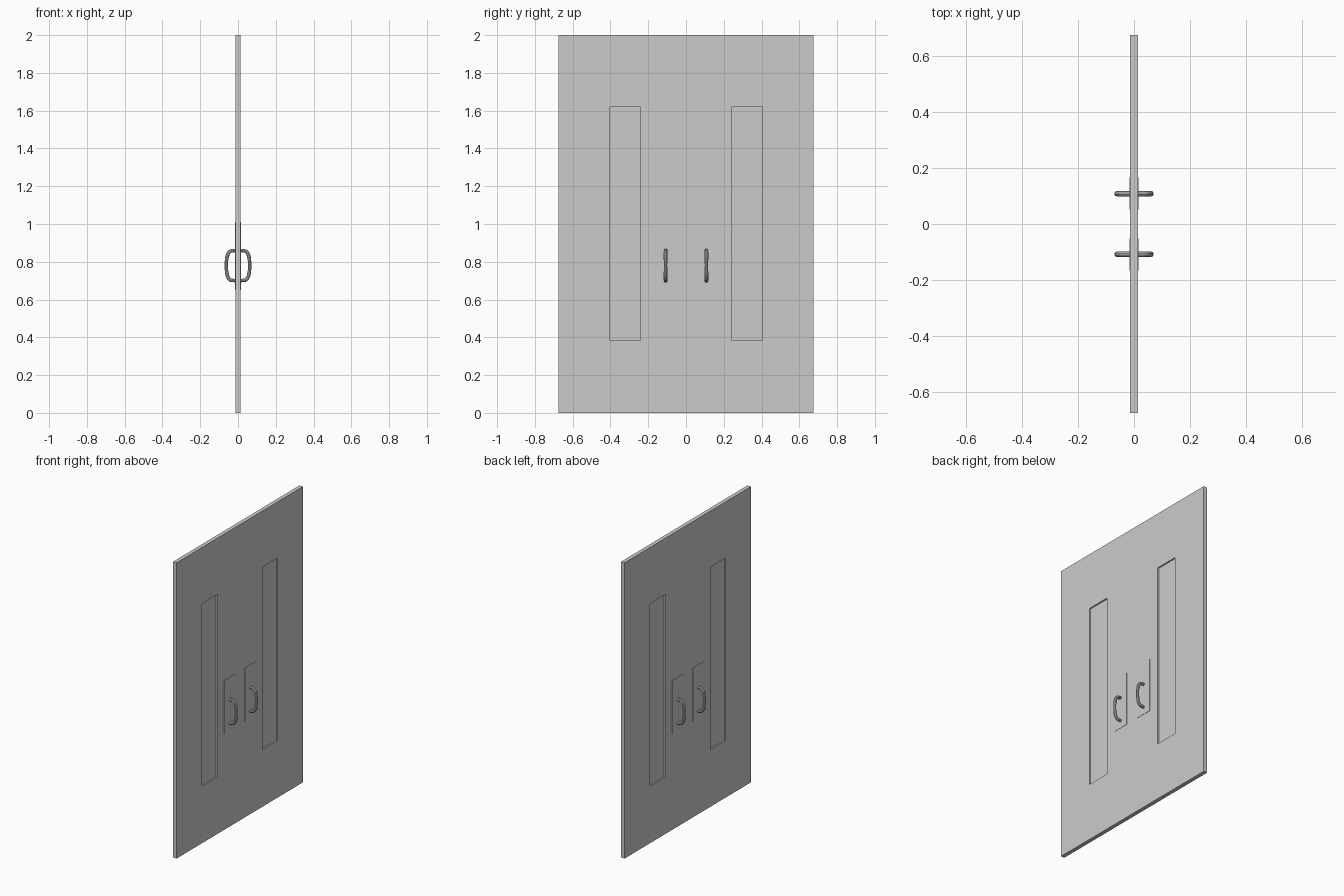
import bpy

if "Cube" in bpy.data.objects:
    bpy.data.objects.remove(bpy.data.objects["Cube"])

HALF = 0.0135            # half thickness of the door slab


def box(name, x, y, z):
    """Axis-aligned box from (min, max) ranges."""
    bpy.ops.mesh.primitive_cube_add(size=1)
    o = bpy.context.object
    o.name = name
    o.location = [(r[0] + r[1]) / 2 for r in (x, y, z)]
    o.scale = [r[1] - r[0] for r in (x, y, z)]
    bpy.ops.object.transform_apply(location=True, rotation=True, scale=True)
    return o


def span(side, a, b):
    """Range mirrored to the given side of y = 0."""
    return tuple(sorted((side * a, side * b)))


def handle(name, face, y):
    """Rounded D-shaped pull handle standing off one door face."""
    curve = bpy.data.curves.new(name, 'CURVE')
    curve.dimensions = '3D'
    curve.bevel_depth = 0.0095
    curve.bevel_resolution = 3
    curve.resolution_u = 8
    curve.use_fill_caps = True
    # (stand-off x, z, handle direction x, z, thickness)
    pts = [(0.010, 0.860, 0.010, 0.000, 1.0),
           (0.034, 0.858, 0.014, -0.001, 1.0),
           (0.058, 0.825, 0.003, -0.016, 1.1),
           (0.062, 0.780, 0.000, -0.020, 0.9),
           (0.058, 0.735, -0.003, -0.016, 1.1),
           (0.034, 0.702, -0.014, -0.001, 1.0),
           (0.010, 0.700, -0.010, 0.000, 1.0)]
    sp = curve.splines.new('BEZIER')
    sp.bezier_points.add(len(pts) - 1)
    for bp, (x, z, dx, dz, r) in zip(sp.bezier_points, pts):
        bp.handle_left_type = bp.handle_right_type = 'FREE'
        bp.co = (face * x, y, z)
        bp.handle_left = (face * (x - dx), y, z - dz)
        bp.handle_right = (face * (x + dx), y, z + dz)
        bp.radius = r
    o = bpy.data.objects.new(name, curve)
    bpy.context.collection.objects.link(o)
    bpy.ops.object.select_all(action='DESELECT')
    o.select_set(True)
    bpy.context.view_layer.objects.active = o
    bpy.ops.object.convert(target='MESH')
    bpy.ops.object.shade_smooth_by_angle()


# Door slab
door = box("door_slab", (-HALF, HALF), (-0.675, 0.675), (0, 2))

for side, label in ((-1, "left"), (1, "right")):
    # Tall window opening cut through the slab
    cutter = box("cutter", (-0.1, 0.1), span(side, 0.24, 0.405), (0.385, 1.62))
    cutter.hide_render = True
    mod = door.modifiers.new("opening", 'BOOLEAN')
    mod.object = cutter
    mod.operation = 'DIFFERENCE'
    mod.solver = 'EXACT'
    bpy.context.view_layer.objects.active = door
    bpy.ops.object.modifier_apply(modifier=mod.name)
    bpy.data.objects.remove(cutter)

    # Recessed window pane
    box(f"window_pane_{label}", (-0.004, 0.004),
        span(side, 0.24, 0.405), (0.385, 1.62))

    # Thin lock plate showing on both faces
    box(f"lock_plate_{label}", (-HALF - 0.0018, HALF + 0.0018),
        span(side, 0.052, 0.167), (0.65, 1.01))

    # Pull handles on both faces
    for face, fl in ((-1, "back"), (1, "front")):
        handle(f"handle_{label}_{fl}", face, side * 0.108)
